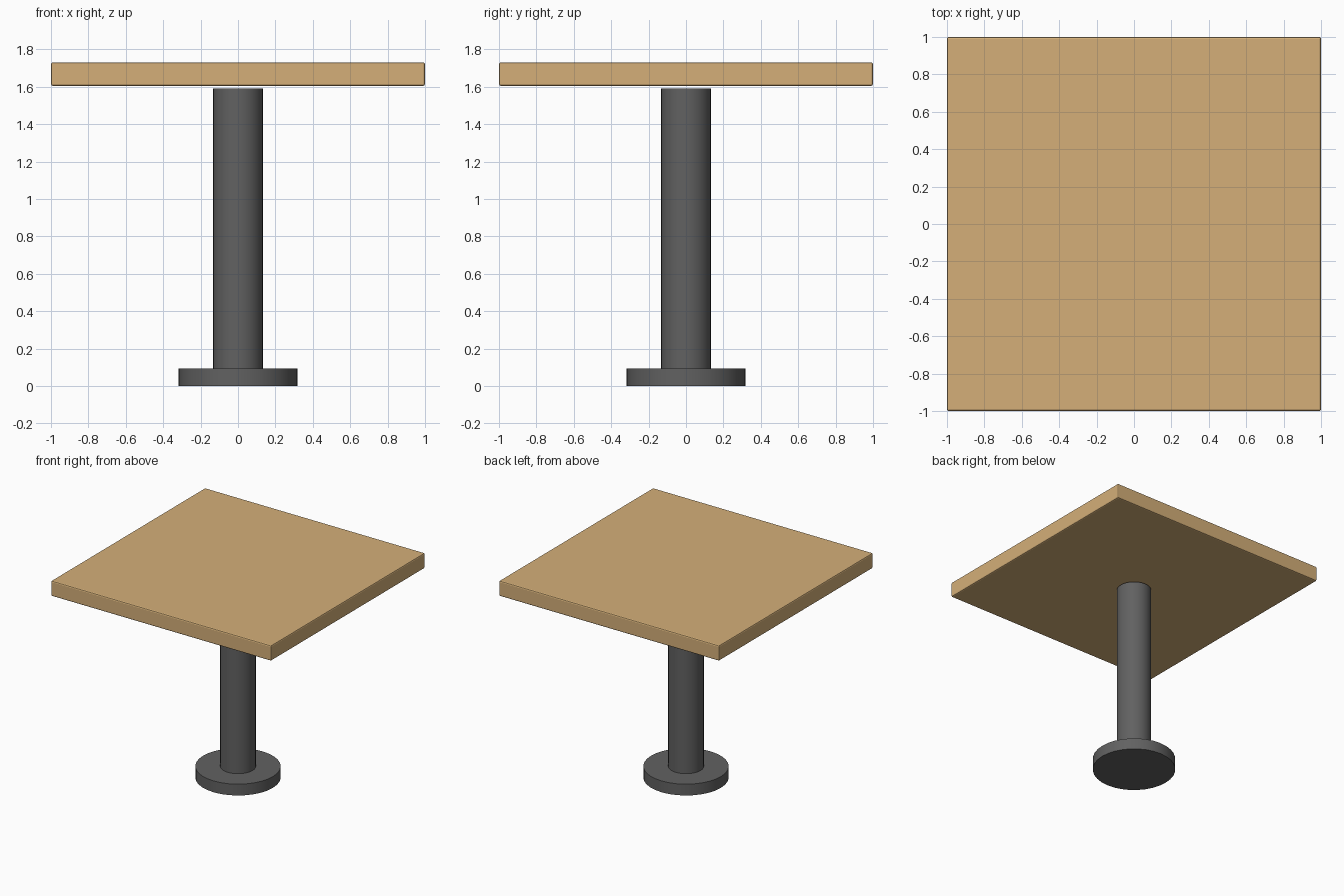
import bpy

if "Cube" in bpy.data.objects:
    bpy.data.objects.remove(bpy.data.objects["Cube"])


def material(name, rgb):
    m = bpy.data.materials.new(name)
    m.diffuse_color = (*rgb, 1)
    m.use_nodes = True
    m.node_tree.nodes["Principled BSDF"].inputs["Base Color"].default_value = m.diffuse_color
    return m


wood = material("wood", (0.66, 0.43, 0.19))
metal = material("dark_metal", (0.12, 0.12, 0.12))


def disc(name, radius, z0, z1):
    bpy.ops.mesh.primitive_cylinder_add(vertices=32, radius=radius, depth=z1 - z0,
                                        location=(0, 0, (z0 + z1) / 2))
    ob = bpy.context.object
    ob.name = name
    ob.data.materials.append(metal)
    bpy.ops.object.shade_smooth_by_angle()


# Round foot and central column
disc("base", 0.318, 0, 0.093)
disc("column", 0.133, 0.093, 1.592)

# Square top with slightly chamfered edges, just clear of the column
z0, z1 = 1.605, 1.731
bpy.ops.mesh.primitive_cube_add(size=1, location=(0, 0, (z0 + z1) / 2))
top = bpy.context.object
top.name = "table_top"
top.scale = (2, 2, z1 - z0)
bpy.ops.object.transform_apply(location=False, rotation=False, scale=True)
top.data.materials.append(wood)
bevel = top.modifiers.new("edge_chamfer", 'BEVEL')
bevel.width = 0.01
bevel.segments = 2
